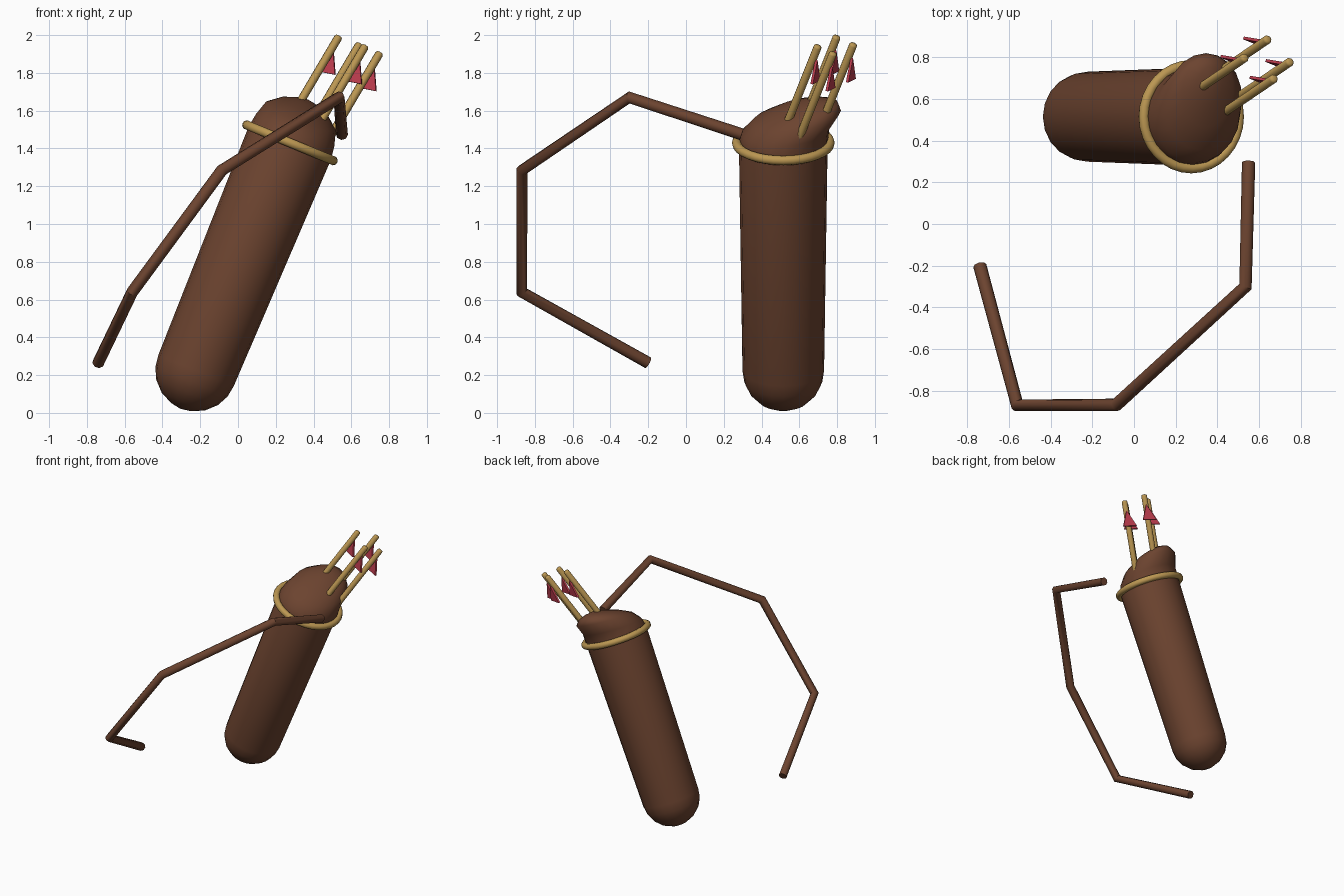
import bpy, bmesh, math
from mathutils import Matrix, Vector

if "Cube" in bpy.data.objects:
    bpy.data.objects.remove(bpy.data.objects["Cube"])

def material(name, rgb):
    m = bpy.data.materials.new(name)
    m.diffuse_color = (*rgb, 1)
    m.use_nodes = True
    m.node_tree.nodes["Principled BSDF"].inputs["Base Color"].default_value = m.diffuse_color
    return m

LEATHER = material("brown leather", (0.150, 0.057, 0.029))
GOLD = material("golden wood", (0.50, 0.31, 0.085))
RED = material("red feather", (0.50, 0.045, 0.075))

def finish(ob, mat, angle=50):
    ob.data.materials.append(mat)
    bpy.ops.object.select_all(action='DESELECT')
    ob.select_set(True)
    bpy.context.view_layer.objects.active = ob
    bpy.ops.object.shade_smooth_by_angle(angle=math.radians(angle))

def from_bmesh(name, bm, mat, angle=50):
    bmesh.ops.recalc_face_normals(bm, faces=bm.faces)
    me = bpy.data.meshes.new(name)
    bm.to_mesh(me)
    bm.free()
    ob = bpy.data.objects.new(name, me)
    bpy.context.collection.objects.link(ob)
    finish(ob, mat, angle)
    return ob

# Leaning frame of the quiver, with its origin at the rim
FRAME = Matrix.Translation((0.275, 0.515, 1.43)) @ Matrix.Rotation(math.radians(22.4), 4, 'Y')

# Quiver: round bottom, slightly flared tube, and a hood pulled towards the back
# each section: half width, front y, front height, back y, back height
BOTTOM = -1.305
sections = []
for deg in (75, 55, 35, 17, 0):
    r, h = 0.216 * math.cos(math.radians(deg)), BOTTOM - 0.216 * math.sin(math.radians(deg))
    sections.append((r, -r, h, r, h))
sections += [
    (0.235, -0.235, 0.00, 0.235, 0.00),
    (0.224, -0.220, 0.055, 0.245, 0.09),
    (0.200, -0.160, 0.12, 0.305, 0.185),
    (0.135, -0.050, 0.18, 0.290, 0.228),
    (0.065, 0.060, 0.22, 0.240, 0.245),
]
SIDES = 20
bm = bmesh.new()
loops = []
for w, y0, h0, y1, h1 in sections:
    loop = []
    for i in range(SIDES):
        a = 2 * math.pi * i / SIDES
        t = (1 + math.sin(a)) / 2
        loop.append(bm.verts.new((w * math.cos(a), y0 + (y1 - y0) * t, h0 + (h1 - h0) * t)))
    loops.append(loop)
for lo, hi in zip(loops, loops[1:]):
    for i in range(SIDES):
        j = (i + 1) % SIDES
        bm.faces.new((lo[i], lo[j], hi[j], hi[i]))
for loop, tip in ((loops[0], (0, 0, BOTTOM - 0.218)), (loops[-1], (0, 0.16, 0.248))):
    v = bm.verts.new(tip)
    for i in range(SIDES):
        bm.faces.new((loop[i], loop[(i + 1) % SIDES], v))
bm.transform(FRAME)
from_bmesh("quiver_body", bm, LEATHER, 80)

# Rim ring
bpy.ops.mesh.primitive_torus_add(major_radius=0.247, minor_radius=0.025,
                                 major_segments=32, minor_segments=10)
ring = bpy.context.object
ring.name = "rim_ring"
ring.data.transform(FRAME)
finish(ring, GOLD, 80)

# Shoulder strap: a bent tube
curve = bpy.data.curves.new("strap", 'CURVE')
curve.dimensions = '3D'
curve.bevel_depth = 0.032
curve.bevel_resolution = 2
curve.use_fill_caps = True
path = [(-0.74, -0.20, 0.265), (-0.56, -0.87, 0.64), (-0.085, -0.868, 1.285),
        (0.535, -0.30, 1.67), (0.55, 0.295, 1.475)]
spline = curve.splines.new('POLY')
spline.points.add(len(path) - 1)
for p, co in zip(spline.points, path):
    p.co = (*co, 1)
strap = bpy.data.objects.new("shoulder_strap", curve)
bpy.context.collection.objects.link(strap)
bpy.ops.object.select_all(action='DESELECT')
strap.select_set(True)
bpy.context.view_layer.objects.active = strap
bpy.ops.object.convert(target='MESH')
finish(bpy.context.object, LEATHER, 50)

# Arrows: shaft with a rounded nock end, and one triangular feather behind it
DIRECTION = Vector((0.59, 0.40, 1.0)).normalized()
ROTATION = DIRECTION.to_track_quat('Z', 'Y').to_matrix().to_4x4()
LENGTH = 0.56
FEATHER = [Vector(p) for p in ((-0.12, 0.005, -0.185), (-0.02, -0.035, -0.205), (-0.03, -0.01, -0.075))]

tips = [(0.535, 0.80, 1.995), (0.645, 0.888, 1.955), (0.675, 0.70, 1.945), (0.752, 0.78, 1.908)]
for n, tip in enumerate(tips, 1):
    tip = Vector(tip)
    bm = bmesh.new()
    bmesh.ops.create_cone(bm, cap_ends=True, segments=10, radius1=0.022, radius2=0.022,
                          depth=LENGTH, matrix=Matrix.Translation((0, 0, -LENGTH / 2)))
    end = [e for e in bm.edges if all(v.co.z > -0.01 for v in e.verts)]
    bmesh.ops.bevel(bm, geom=end, offset=0.012, segments=2, profile=0.5, affect='EDGES')
    bm.transform(Matrix.Translation(tip) @ ROTATION)
    from_bmesh(f"arrow_shaft_{n}", bm, GOLD, 60)

    bm = bmesh.new()
    normal = (FEATHER[1] - FEATHER[0]).cross(FEATHER[2] - FEATHER[0]).normalized() * 0.007
    front = [bm.verts.new(tip + p + normal) for p in FEATHER]
    back = [bm.verts.new(tip + p - normal) for p in FEATHER]
    bm.faces.new(front)
    bm.faces.new(back[::-1])
    for i in range(3):
        j = (i + 1) % 3
        bm.faces.new((front[i], back[i], back[j], front[j]))
    from_bmesh(f"arrow_feather_{n}", bm, RED, 30)
